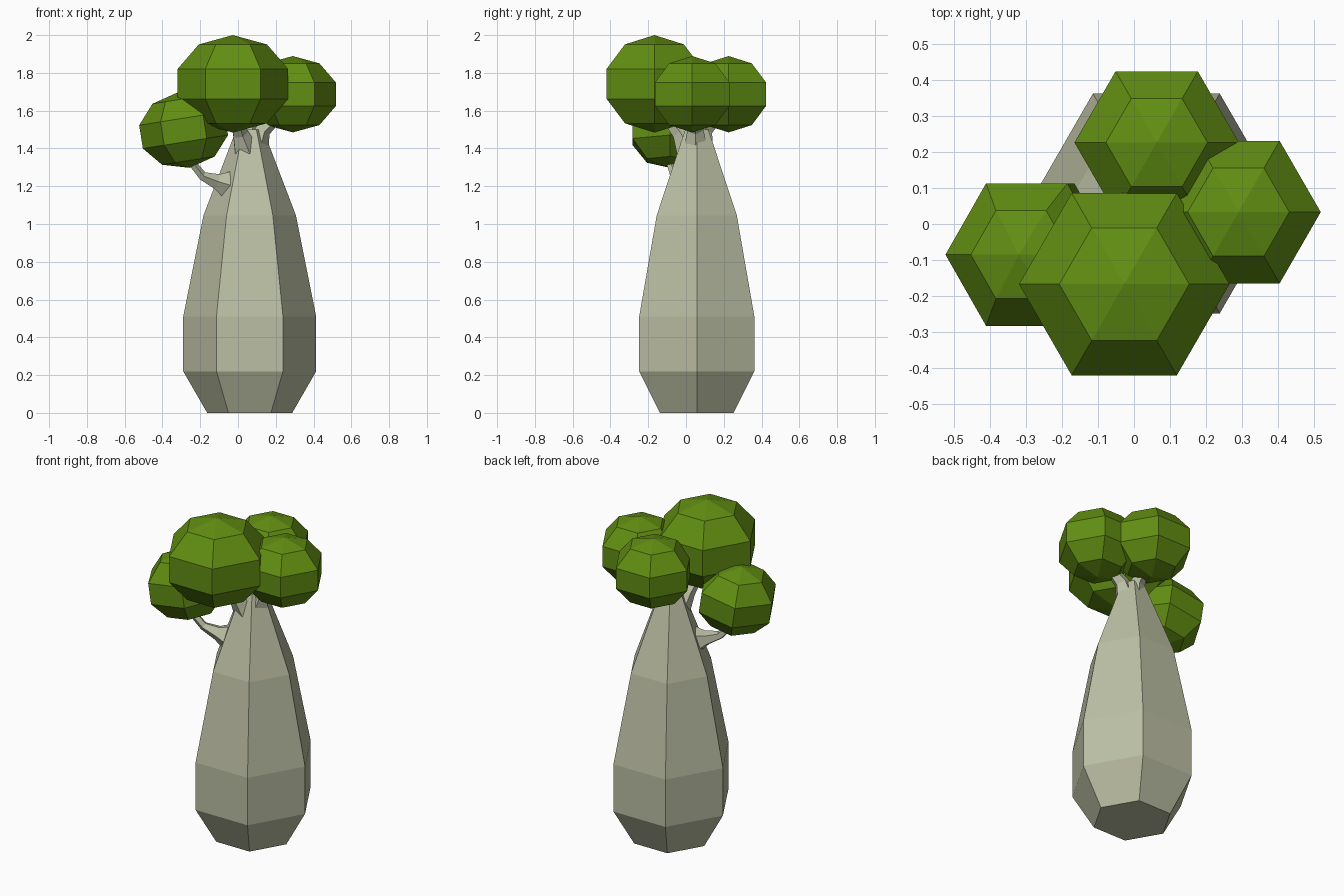
import bpy, bmesh, math
from mathutils import Vector, Matrix

if "Cube" in bpy.data.objects:
    bpy.data.objects.remove(bpy.data.objects["Cube"])


def material(name, rgb):
    m = bpy.data.materials.new(name)
    m.diffuse_color = (*rgb, 1)
    m.use_nodes = True
    m.node_tree.nodes["Principled BSDF"].inputs["Base Color"].default_value = m.diffuse_color
    return m


BARK = material("bark", (0.50, 0.52, 0.37))
LEAF = material("leaf", (0.12, 0.27, 0.006))


def loft(name, stations, sides, mat, start=0.0, follow=False):
    """Skin polygon rings (centre, radius); a zero radius makes a pole."""
    bm = bmesh.new()
    pts = [Vector(c) for c, _ in stations]
    rings = []
    for i, (c, r) in enumerate(stations):
        rot = Matrix.Identity(3)
        if follow:
            d = pts[min(i + 1, len(pts) - 1)] - pts[max(i - 1, 0)]
            rot = Vector((0, 0, 1)).rotation_difference(d).to_matrix()
        if r == 0:
            rings.append([bm.verts.new(c)] * sides)
            continue
        angs = [start + math.tau * k / sides for k in range(sides)]
        rings.append([bm.verts.new(pts[i] + rot @ Vector((r * math.cos(a), r * math.sin(a), 0)))
                      for a in angs])
    for lo, hi in zip(rings, rings[1:]):
        for k in range(sides):
            j = (k + 1) % sides
            bm.faces.new(list(dict.fromkeys((lo[k], lo[j], hi[j], hi[k]))))
    for ring in (rings[0], rings[-1]):
        if len(set(ring)) > 2:
            bm.faces.new(ring)
    bmesh.ops.recalc_face_normals(bm, faces=bm.faces)
    mesh = bpy.data.meshes.new(name)
    bm.to_mesh(mesh)
    bm.free()
    mesh.materials.append(mat)
    ob = bpy.data.objects.new(name, mesh)
    bpy.context.collection.objects.link(ob)
    return ob


# Swollen six-sided trunk
loft("trunk", [((0.062, 0.057, z), r) for z, r in
               [(0, 0.225), (0.22, 0.352), (0.51, 0.352), (1.045, 0.245), (1.43, 0.098), (1.5, 0.07)]],
     6, BARK)

# Branches running up into the foliage
branches = {
    "left_branch": [((-0.03, 0.0, 1.20), 0.10), ((-0.115, -0.035, 1.225), 0.043),
                    ((-0.19, -0.06, 1.255), 0.025), ((-0.25, -0.085, 1.33), 0.022),
                    ((-0.27, -0.085, 1.42), 0.018)],
    "front_branch": [((0.05, 0.03, 1.36), 0.08), ((0.01, -0.03, 1.48), 0.045), ((-0.02, -0.13, 1.60), 0.025)],
    "right_branch": [((0.08, 0.05, 1.36), 0.08), ((0.13, 0.05, 1.50), 0.045), ((0.24, 0.035, 1.60), 0.025)],
    "back_branch": [((0.062, 0.07, 1.36), 0.08), ((0.062, 0.10, 1.50), 0.045), ((0.062, 0.19, 1.60), 0.025)],
}
for name, path in branches.items():
    loft(name, path, 5, BARK, follow=True)

# Foliage balls: six segments, five bands, slightly flattened
balls = [
    ("front_foliage", (-0.027, -0.167, 1.742), 0.307, 0.258, 0),
    ("right_foliage", (0.29, 0.033, 1.687), 0.24, 0.202, 0),
    ("back_foliage", (0.063, 0.226, 1.687), 0.24, 0.202, 0),
    ("left_foliage", (-0.288, -0.085, 1.497), 0.24, 0.202, -9),
]
for name, loc, rxy, rz, tilt in balls:
    prof = []
    for i in range(6):
        a = math.pi * i / 5
        prof.append(((0, 0, -rz * math.cos(a)), 0 if i in (0, 5) else rxy * math.sin(a)))
    ob = loft(name, prof, 6, LEAF)
    ob.location = loc
    ob.rotation_euler = (0, math.radians(tilt), 0)
